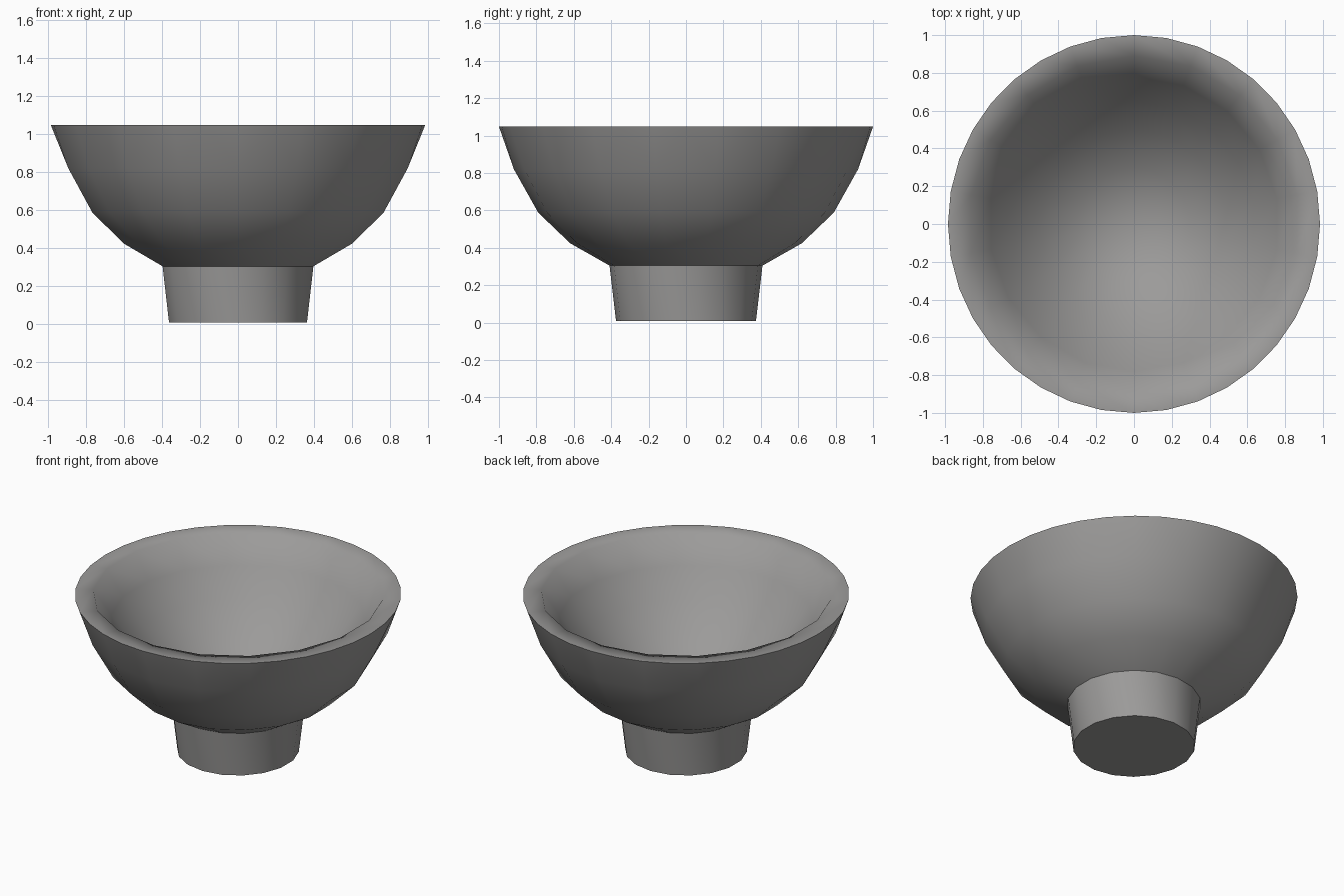
import bpy, bmesh, math

if "Cube" in bpy.data.objects:
    bpy.data.objects.remove(bpy.data.objects["Cube"])

SCALE_X = 0.985  # the bowl is very slightly oval

grey = bpy.data.materials.new("stone_grey")
grey.diffuse_color = (0.33, 0.325, 0.32, 1)
grey.use_nodes = True
grey.node_tree.nodes["Principled BSDF"].inputs["Base Color"].default_value = grey.diffuse_color


def ring(bm, r, z, n):
    """Ring of n points, starting at the back; a zero radius gives one point."""
    if r == 0:
        return [bm.verts.new((0, 0, z))]
    angles = [math.pi / 2 + 2 * math.pi * i / n for i in range(n)]
    return [bm.verts.new((SCALE_X * r * math.cos(a), r * math.sin(a), z)) for a in angles]


def zip_rings(bm, a, b):
    """Fill between two rings that may have different numbers of points."""
    na, nb = len(a), len(b)
    ea, eb = (na if na > 1 else 0), (nb if nb > 1 else 0)
    i = j = 0
    while i < ea or j < eb:
        step_a = j >= eb or (i < ea and (i + 1) * nb <= (j + 1) * na)
        if step_a:
            bm.faces.new((a[i % na], a[(i + 1) % na], b[j % nb]))
            i += 1
        else:
            bm.faces.new((a[i % na], b[(j + 1) % nb], b[j % nb]))
            j += 1


def loft(name, profile, sharp):
    """Profile rows are (radius, height, sides); sharp lists creased rows."""
    bm = bmesh.new()
    rings = [ring(bm, *row) for row in profile]
    for a, b in zip(rings, rings[1:]):
        zip_rings(bm, a, b)
    for f in bm.faces:
        f.smooth = True
    for k in sharp:
        row = set(rings[k])
        for e in bm.edges:
            if e.verts[0] in row and e.verts[1] in row:
                e.smooth = False
    mesh = bpy.data.meshes.new(name)
    bm.to_mesh(mesh)
    bm.free()
    mesh.materials.append(grey)
    obj = bpy.data.objects.new(name, mesh)
    bpy.context.collection.objects.link(obj)
    mod = obj.modifiers.new("weighted_normals", 'WEIGHTED_NORMAL')
    mod.keep_sharp = True
    return obj


# Tapered foot with a closed underside
loft("foot", [(0, 0.008, 1), (0.374, 0.008, 18), (0.409, 0.305, 18)], [1])

# Bowl: outer wall, flat rim, then a parabolic hollow
outer = [(0.409, 0.305, 18), (0.62, 0.425, 18), (0.79, 0.588, 18), (0.92, 0.82, 18),
         (1.0, 1.048, 36)]
hollow = [(r, 0.34 + 0.706 * (r / 0.89) ** 2, 18) for r in (0.89, 0.78, 0.65, 0.5, 0.3)]
loft("bowl", outer + hollow + [(0, 0.34, 1)], [4])
